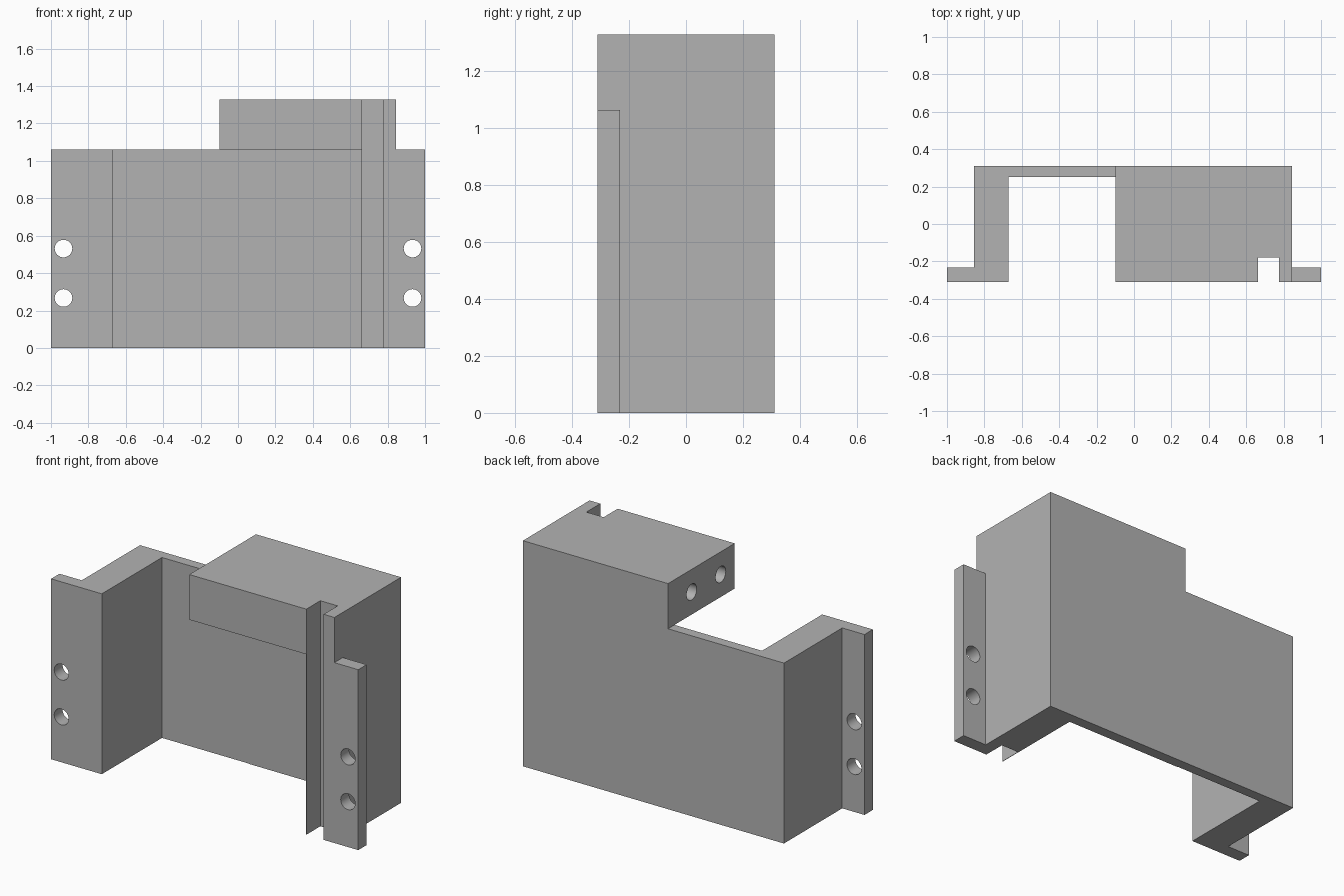
import bpy, bmesh
from math import radians
from mathutils import Matrix

if "Cube" in bpy.data.objects:
    bpy.data.objects.remove(bpy.data.objects["Cube"], do_unlink=True)

grey = bpy.data.materials.new("plain grey")
grey.use_nodes = True
colour = (0.45, 0.45, 0.45, 1)
grey.diffuse_color = colour
grey.node_tree.nodes["Principled BSDF"].inputs["Base Color"].default_value = colour

BASE_TOP, TOP = 1.062, 1.328
HALF_DEPTH = 0.31
HOLE = 0.047


def add_object(name, bm):
    bmesh.ops.recalc_face_normals(bm, faces=bm.faces)
    mesh = bpy.data.meshes.new(name)
    bm.to_mesh(mesh)
    bm.free()
    mesh.materials.append(grey)
    obj = bpy.data.objects.new(name, mesh)
    bpy.context.collection.objects.link(obj)
    return obj


def extrude_plan(name, outline, z0, z1):
    bm = bmesh.new()
    face = bm.faces.new([bm.verts.new((x, y, z0)) for x, y in outline])
    grown = bmesh.ops.extrude_face_region(bm, geom=[face])["geom"]
    verts = [v for v in grown if isinstance(v, bmesh.types.BMVert)]
    bmesh.ops.translate(bm, verts=verts, vec=(0, 0, z1 - z0))
    return add_object(name, bm)


def hole_cutter(centre, axis, length):
    bm = bmesh.new()
    turn = Matrix.Rotation(radians(90), 4, axis)
    bmesh.ops.create_cone(bm, cap_ends=True, segments=32, radius1=HOLE, radius2=HOLE,
                          depth=length, matrix=Matrix.Translation(centre) @ turn)
    cutter = add_object("hole_cutter", bm)
    cutter.hide_render = True
    return cutter


def combine(target, other, operation):
    mod = target.modifiers.new(operation, "BOOLEAN")
    mod.operation, mod.solver, mod.object = operation, "EXACT", other
    bpy.context.view_layer.objects.active = target
    bpy.ops.object.modifier_apply(modifier=mod.name)
    bpy.data.objects.remove(other, do_unlink=True)


# Wrap-around bracket: flanges, side walls, back wall and a thin fin beside the slot
F, B = -HALF_DEPTH, HALF_DEPTH
slot = [(0.775, F), (0.775, -0.18), (0.662, -0.18), (0.662, F)]
bracket = extrude_plan("bracket", [
    (-1, F), (-0.67, F), (-0.67, 0.25), (-0.1, 0.25), (-0.1, 0.247), (0.659, 0.247),
    (0.659, F), *reversed(slot), (1, F), (1, -0.232), (0.845, -0.232), (0.845, B),
    (-0.855, B), (-0.855, -0.232), (-1, -0.232)], 0, BASE_TOP)

# Raised block carried over the right-hand half, with the slot continuing through it
block = extrude_plan("raised_block", [
    (-0.1, F), (-0.1, B), (0.845, B), (0.845, F), *slot], BASE_TOP, TOP)
combine(bracket, block, "UNION")

# Two screw holes through each flange
for x in (-0.933, 0.933):
    for z in (0.267, 0.531):
        combine(bracket, hole_cutter((x, -0.27, z), "X", 0.3), "DIFFERENCE")

# Two blind screw holes in the end of the raised block
for y in (0.09, -0.18):
    combine(bracket, hole_cutter((-0.1, y, 1.195), "Y", 0.6), "DIFFERENCE")

# Merge coplanar faces, then shade the holes smooth with crisp edges
bm = bmesh.new()
bm.from_mesh(bracket.data)
bmesh.ops.dissolve_limit(bm, angle_limit=radians(0.5), verts=bm.verts, edges=bm.edges)
bm.to_mesh(bracket.data)
bm.free()
bpy.ops.object.select_all(action="DESELECT")
bracket.select_set(True)
bpy.context.view_layer.objects.active = bracket
bpy.ops.object.shade_smooth_by_angle(angle=radians(30))
